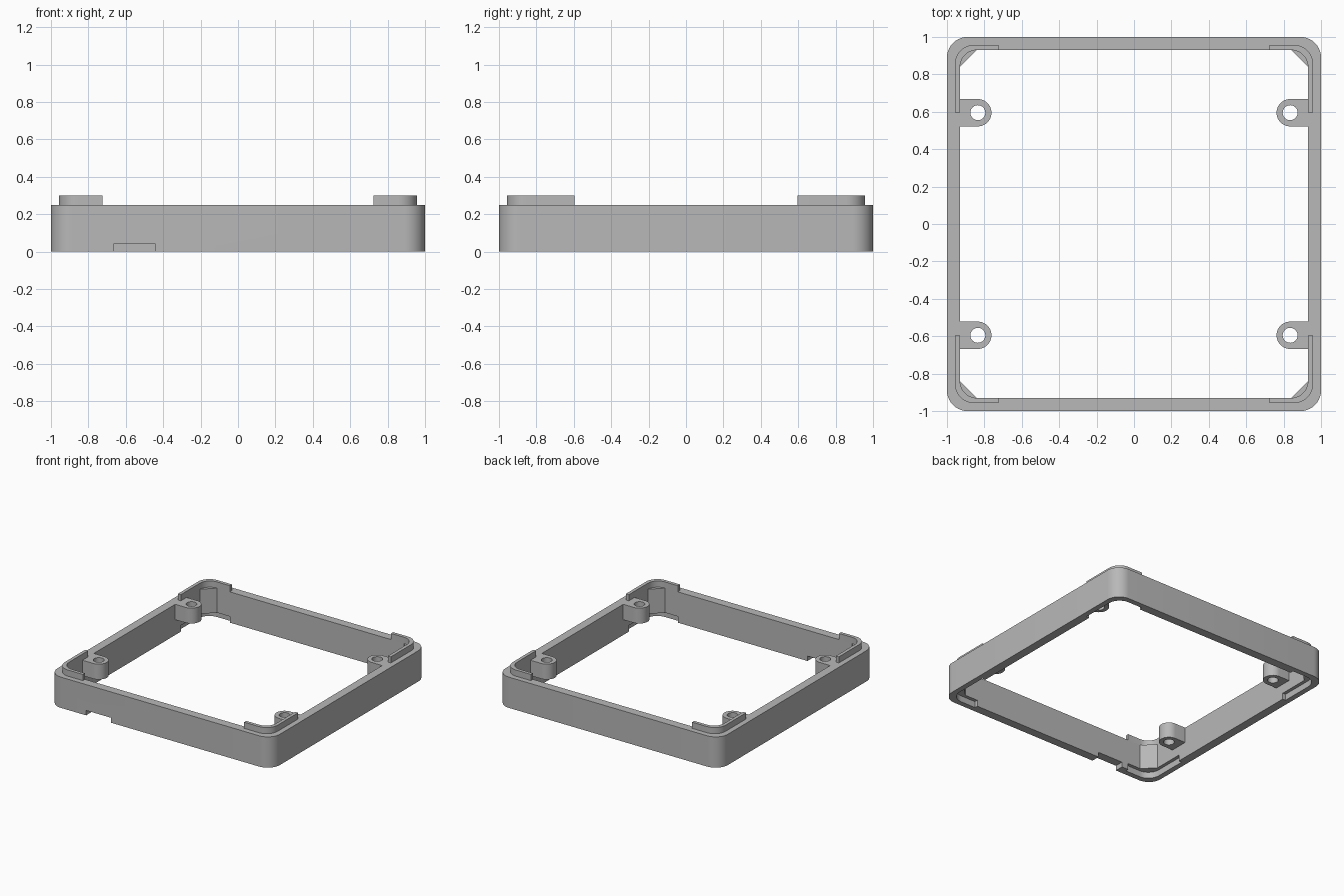
import bpy
import bmesh
from math import sin, cos, pi

cube = bpy.data.objects.get("Cube")
if cube:
    bpy.data.objects.remove(cube, do_unlink=True)

WALL_TOP, LIP_TOP, RECESS_TOP = 0.25, 0.30, 0.05
INNER, LIP_OUTER = 0.93, 0.957
LIP_X, LIP_Y = 0.725, 0.595

grey = bpy.data.materials.new("mid grey")
grey.use_nodes = True
colour = (0.48, 0.48, 0.48, 1)
grey.diffuse_color = colour
grey.node_tree.nodes["Principled BSDF"].inputs["Base Color"].default_value = colour


def arc(cx, cy, r, start, end, steps):
    """Points along an arc, angles in radians."""
    return [(cx + r * cos(start + (end - start) * i / steps),
             cy + r * sin(start + (end - start) * i / steps))
            for i in range(steps + 1)]


def corner(half, r, steps=10):
    """Rounded corner of a square in the +x +y quarter."""
    return arc(half - r, half - r, r, 0, pi / 2, steps)


def full_square(quarter):
    """Repeat a symmetric corner by quarter turns."""
    points, turn = [], list(quarter)
    for _ in range(4):
        points += turn
        turn = [(-y, x) for x, y in turn]
    return points


def prism(name, outline, z0, z1, sx=1, sy=1):
    bm = bmesh.new()
    base = bm.faces.new([bm.verts.new((x * sx, y * sy, z0)) for x, y in outline])
    top = bmesh.ops.extrude_face_region(bm, geom=[base])["geom"]
    verts = [v for v in top if isinstance(v, bmesh.types.BMVert)]
    bmesh.ops.translate(bm, verts=verts, vec=(0, 0, z1 - z0))
    bmesh.ops.recalc_face_normals(bm, faces=bm.faces)
    mesh = bpy.data.meshes.new(name)
    bm.to_mesh(mesh)
    bm.free()
    obj = bpy.data.objects.new(name, mesh)
    bpy.context.collection.objects.link(obj)
    mesh.materials.append(grey)
    return obj


def select_only(obj):
    bpy.ops.object.select_all(action="DESELECT")
    obj.select_set(True)
    bpy.context.view_layer.objects.active = obj


def cut(obj, cutter):
    mod = obj.modifiers.new("cut", "BOOLEAN")
    mod.operation = "DIFFERENCE"
    mod.solver = "EXACT"
    mod.object = cutter
    select_only(obj)
    bpy.ops.object.modifier_apply(modifier=mod.name)
    bpy.data.objects.remove(cutter, do_unlink=True)


def smooth(obj):
    select_only(obj)
    bpy.ops.object.shade_smooth_by_angle(angle=pi / 6)


# Square frame with rounded outside and bevelled inside corners
frame = prism("frame", full_square(corner(1, 0.11)), 0, WALL_TOP)
cut(frame, prism("opening_cutter", full_square(corner(INNER, 0.09, 1)), -0.1, 0.4))

# Slot through the bottom of the front wall
slot = [(-0.665, -1.1), (-0.44, -1.1), (-0.44, -0.9), (-0.665, -0.9)]
cut(frame, prism("slot_cutter", slot, -0.1, 0.04))

lip_outer = [(LIP_OUTER, LIP_Y)] + corner(LIP_OUTER, 0.1) + [(LIP_X, LIP_OUTER)]
lip_inner = [(INNER, LIP_Y)] + corner(INNER, 0.09) + [(LIP_X, INNER)]
lug_x, lug_y, lug_r = 0.835, 0.595, 0.073
lug_outline = ([(INNER, lug_y + lug_r)]
               + arc(lug_x, lug_y, lug_r, pi / 2, 3 * pi / 2, 24)
               + [(INNER, lug_y - lug_r)])
hole_outline = arc(lug_x, lug_y, 0.04, 0, 2 * pi, 32)[:-1]

for sx, side in ((1, "left"), (-1, "right")):
    for sy, end in ((-1, "front"), (1, "back")):
        place = f"{end}_{side}"
        # Recess under each corner that receives a stacked lip
        cut(frame, prism("recess_cutter", lip_outer + [(LIP_X, LIP_Y)],
                         -0.1, RECESS_TOP, sx, sy))
        # Raised locating lip
        smooth(prism(f"{place}_lip", lip_outer + lip_inner[::-1],
                     WALL_TOP, LIP_TOP, sx, sy))
        # Screw lug with a through hole
        lug = prism(f"{place}_screw_lug", lug_outline, 0.125, WALL_TOP, sx, sy)
        cut(lug, prism("hole_cutter", hole_outline, 0, 0.4, sx, sy))
        smooth(lug)

smooth(frame)
